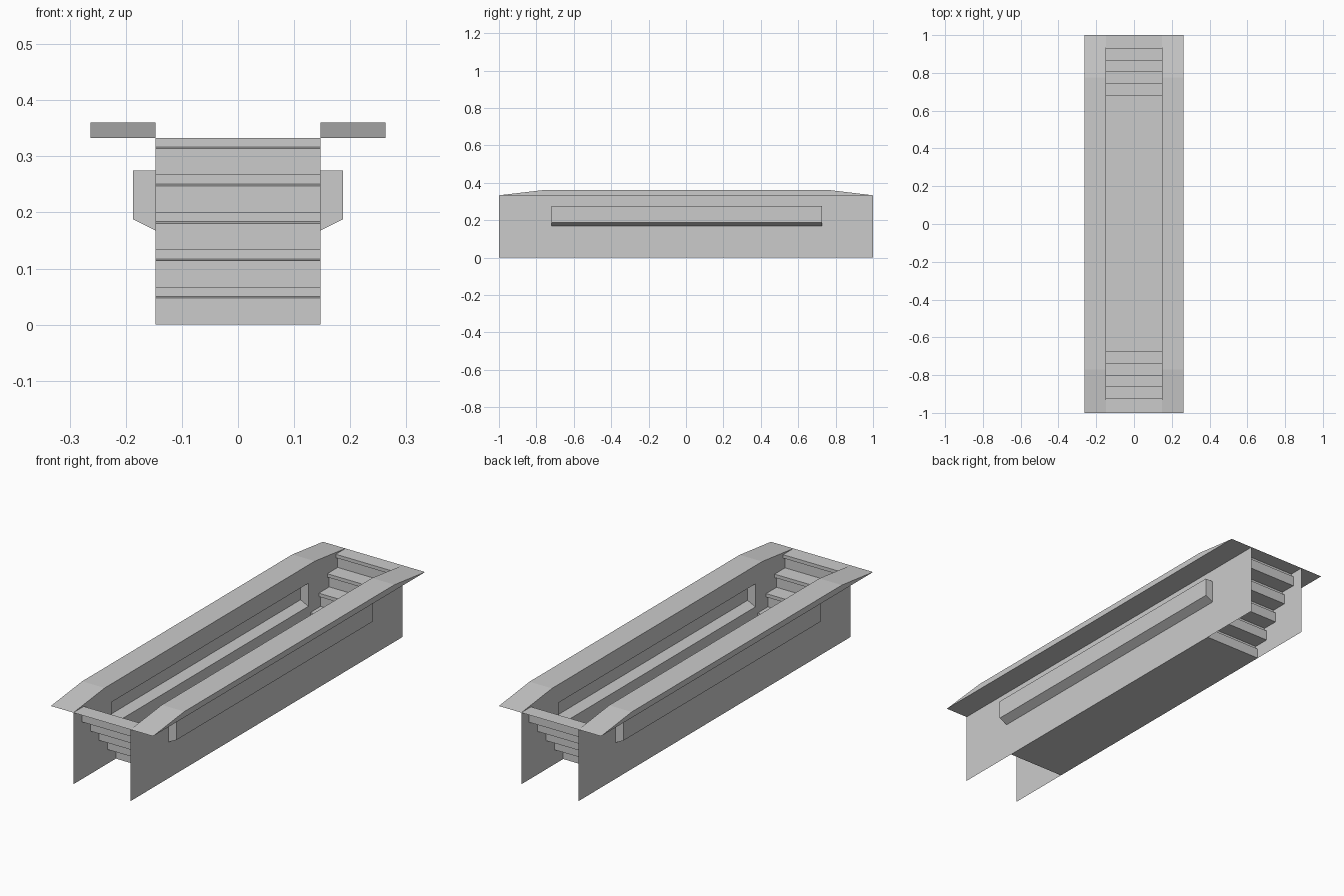
import bpy, bmesh

if "Cube" in bpy.data.objects:
    bpy.data.objects.remove(bpy.data.objects["Cube"])

W = 0.147        # half width of the channel
LIP = 0.263      # half width including the rims
TOP = 0.333      # wall height
STEPS = 5
RISE = TOP / STEPS


def make(name, faces, mirror=False):
    """Object from a list of polygons, optionally mirrored across x."""
    bm = bmesh.new()
    for f in faces:
        bm.faces.new([bm.verts.new(p) for p in f])
    bmesh.ops.remove_doubles(bm, verts=bm.verts, dist=1e-5)
    bmesh.ops.recalc_face_normals(bm, faces=bm.faces)
    me = bpy.data.meshes.new(name)
    bm.to_mesh(me)
    bm.free()
    ob = bpy.data.objects.new(name, me)
    bpy.context.collection.objects.link(ob)
    if mirror:
        ob.modifiers.new("Mirror", 'MIRROR').use_axis[0] = True
    return ob


def strip(a, b):
    """Quads joining two matching point lists."""
    return [[a[i], a[i + 1], b[i + 1], b[i]] for i in range(len(a) - 1)]


# Side walls with a long niche pushed outward
y0, y1, z0, z1 = -0.72, 0.727, 0.168, 0.275
outer = [(W, -1, 0), (W, 1, 0), (W, 1, TOP), (W, -1, TOP), (W, -1, 0)]
hole = [(W, y0, z0), (W, y1, z0), (W, y1, z1), (W, y0, z1), (W, y0, z0)]
nx, nz = 0.187, 0.188
back = [(nx, y0, nz), (nx, y1, nz), (nx, y1, z1), (nx, y0, z1), (nx, y0, nz)]
make("side_wall", strip(outer, hole) + strip(hole, back) + [back[:4]], mirror=True)

# Rims: flat underneath, sloping down at both ends
prof = [(-1, TOP), (-0.77, 0.36), (0.775, 0.36), (1, TOP)]
inner = [(W, y, z) for y, z in prof]
edge = [(LIP, y, z) for y, z in prof]
make("rim", strip(inner, edge) + [inner, edge,
     [inner[0], inner[3], edge[3], edge[0]]], mirror=True)


# Stair flights with overhanging nosings, joined by the floor
def flight(sign, first):
    pts = [(sign, TOP)]
    for i in range(STEPS):
        y, z = first - i * 0.0625, TOP - i * RISE
        pts += [(sign * y, z), (sign * y, z - 0.016),
                (sign * (y + 0.014), z - 0.019),
                (sign * (y + 0.014), z - RISE)]
    return pts


path = flight(-1, 0.924) + flight(1, 0.929)[::-1]
make("stairs_and_floor", strip([(-W, y, z) for y, z in path],
                               [(W, y, z) for y, z in path]))
